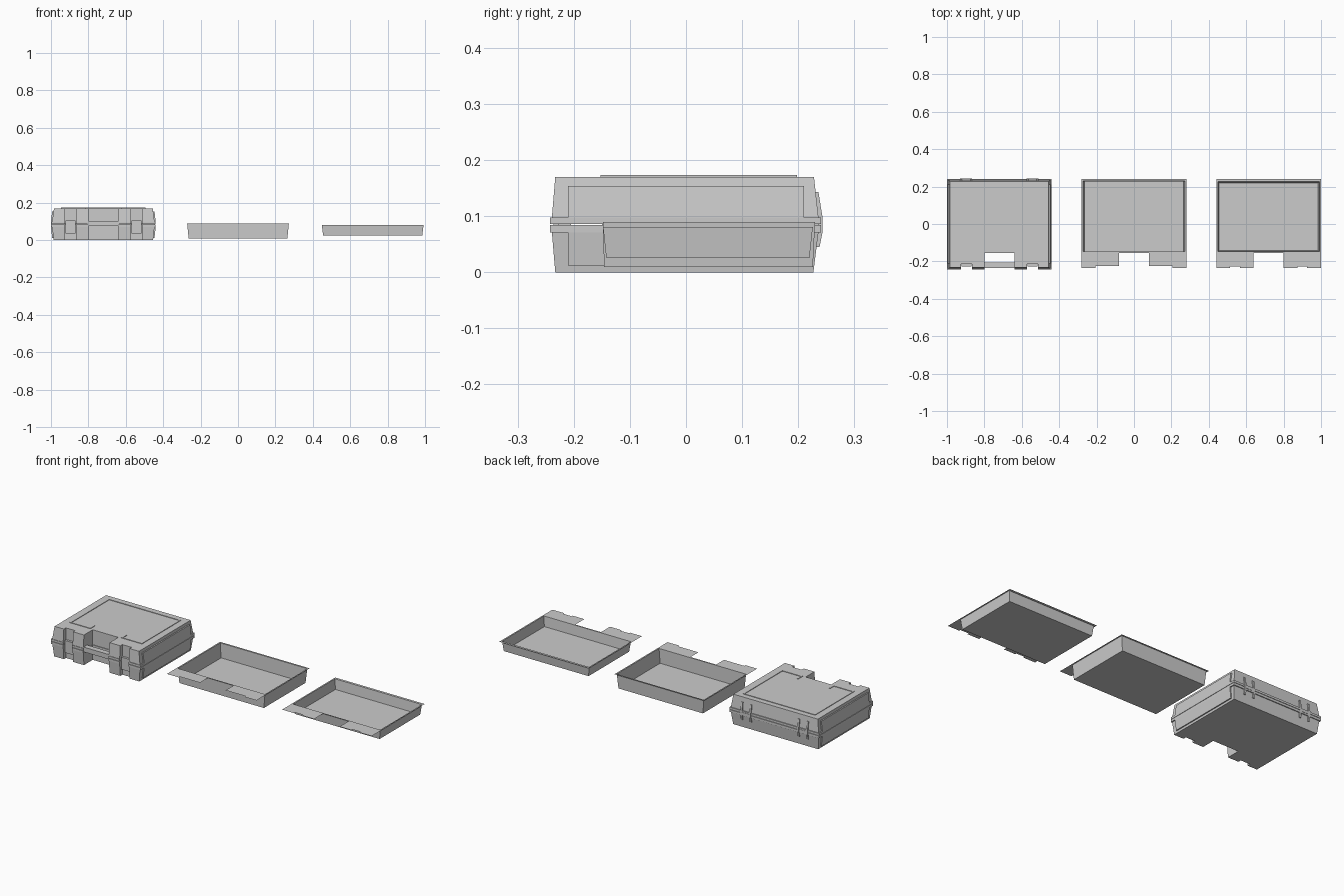
import bpy, bmesh

if "Cube" in bpy.data.objects:
    bpy.data.objects.remove(bpy.data.objects["Cube"])

CASE_X, DEEP_X, SHALLOW_X = -0.72, 0.0, 0.72


def finish(bm, name, x=0.0):
    bmesh.ops.recalc_face_normals(bm, faces=bm.faces)
    me = bpy.data.meshes.new(name)
    bm.to_mesh(me)
    bm.free()
    ob = bpy.data.objects.new(name, me)
    ob.location.x = x
    bpy.context.collection.objects.link(ob)
    return ob


def bridge(bm, a, b):
    n = len(a)
    for i in range(n):
        j = (i + 1) % n
        bm.faces.new((a[i], a[j], b[j], b[i]))


def loft(name, sections, x=0.0):
    """Closed solid through matching loops of 3D points."""
    bm = bmesh.new()
    rings = [[bm.verts.new(p) for p in s] for s in sections]
    for a, b in zip(rings, rings[1:]):
        bridge(bm, a, b)
    bm.faces.new(rings[0])
    bm.faces.new(rings[-1])
    return finish(bm, name, x)


def box(name, x0, x1, y0, y1, z0, z1, x=0.0):
    return loft(name, [rect(x0, x1, y0, y1, z) for z in (z0, z1)], x)


def rect(x0, x1, y0, y1, z):
    return [(x0, y0, z), (x1, y0, z), (x1, y1, z), (x0, y1, z)]


def outline(z, hx, yf, yb, rec_in=0.147, rec_y=-0.215):
    """Plan shape: handle notch in the middle, latch recesses either side."""
    half = [(0.08, -0.155), (0.08, yf), (rec_in, yf), (rec_in, rec_y),
            (0.206, rec_y), (0.206, yf), (hx, yf), (hx, yb)]
    if rec_in <= 0.08:
        half = [half[0], (0.08, rec_y)] + half[4:]
    pts = half + [(-px, py) for px, py in reversed(half)]
    return [(px, py, z) for px, py in pts]


# Case shells, each with its stepped belt
belt = (0.28, -0.242, 0.241)
wall = (0.274, -0.239, 0.236)
loft("case_base", [outline(0, 0.266, -0.233, 0.227), outline(0.071, *wall),
                   outline(0.071, *belt), outline(0.084, *belt)], CASE_X)
loft("case_lid", [outline(0.086, *belt), outline(0.098, *belt),
                  outline(0.098, *wall), outline(0.17, 0.264, -0.233, 0.228)], CASE_X)
box("seam_core", -0.276, 0.276, -0.15, 0.237, 0.08, 0.09, CASE_X)

# Carry handle across the notch
box("handle", -0.085, 0.085, -0.236, -0.205, 0.076, 0.103, CASE_X)

for s, side in ((-1, "left"), (1, "right")):
    # Raised side panels flush with the belt
    for part, za, zb in (("lid", 0.098, 0.154), ("base", 0.071, 0.012)):
        loft(f"{part}_panel_{side}",
             [rect(s * 0.25, s * 0.28, -0.21, 0.21, za),
              rect(s * 0.25, s * 0.2735, -0.21, 0.21, zb)], CASE_X)
    # Front latch seated in its recess
    xs = sorted((s * 0.15, s * 0.203))
    box(f"latch_{side}", *xs, -0.228, -0.205, 0.036, 0.105, CASE_X)
    # Rear hinge: two ribs and a pin
    prof = [(0.22, 0.045), (0.238, 0.045), (0.243, 0.07),
            (0.243, 0.1), (0.236, 0.143), (0.22, 0.143)]
    for k, cx in enumerate((0.15, 0.205)):
        loft(f"hinge_rib_{side}_{k}",
             [[(s * cx + d, y, z) for y, z in prof] for d in (-0.005, 0.005)], CASE_X)
    box(f"hinge_pin_{side}", *xs, 0.225, 0.2425, 0.08, 0.09, CASE_X)

# Thin raised frame on the lid, open at the handle
path = [(0.1, -0.115), (0.1, -0.148), (0.222, -0.148), (0.222, 0.194)]
path += [(-px, py) for px, py in reversed(path)]
w = 0.004
for i, ((ax, ay), (bx, by)) in enumerate(zip(path, path[1:])):
    box(f"lid_frame_{i}", min(ax, bx) - w, max(ax, bx) + w,
        min(ay, by) - w, max(ay, by) + w, 0.165, 0.173, CASE_X)


def tray(name, x, edge, rim, floor):
    """Sheet tray: flat flange with an open tapered basin."""
    bm = bmesh.new()
    outer, top, bottom = ([bm.verts.new(p) for p in s] for s in (edge, rim, floor))
    edges = [bm.edges.new((r[i - 1], r[i])) for r in (outer, top) for i in range(len(r))]
    bmesh.ops.triangle_fill(bm, use_beauty=True, use_dissolve=False, edges=edges)
    bridge(bm, top, bottom)
    bm.faces.new(bottom)
    finish(bm, name, x)


# Loose inner trays
tray("deep_tray", DEEP_X, outline(0.09, 0.28, -0.235, 0.24, 0.08, -0.225),
     rect(-0.272, 0.272, -0.148, 0.23, 0.09), rect(-0.264, 0.264, -0.146, 0.226, 0.009))
tray("shallow_tray", SHALLOW_X, outline(0.081, 0.28, -0.235, 0.24, 0.153, -0.226),
     rect(-0.272, 0.272, -0.148, 0.226, 0.081), rect(-0.265, 0.265, -0.142, 0.22, 0.025))
